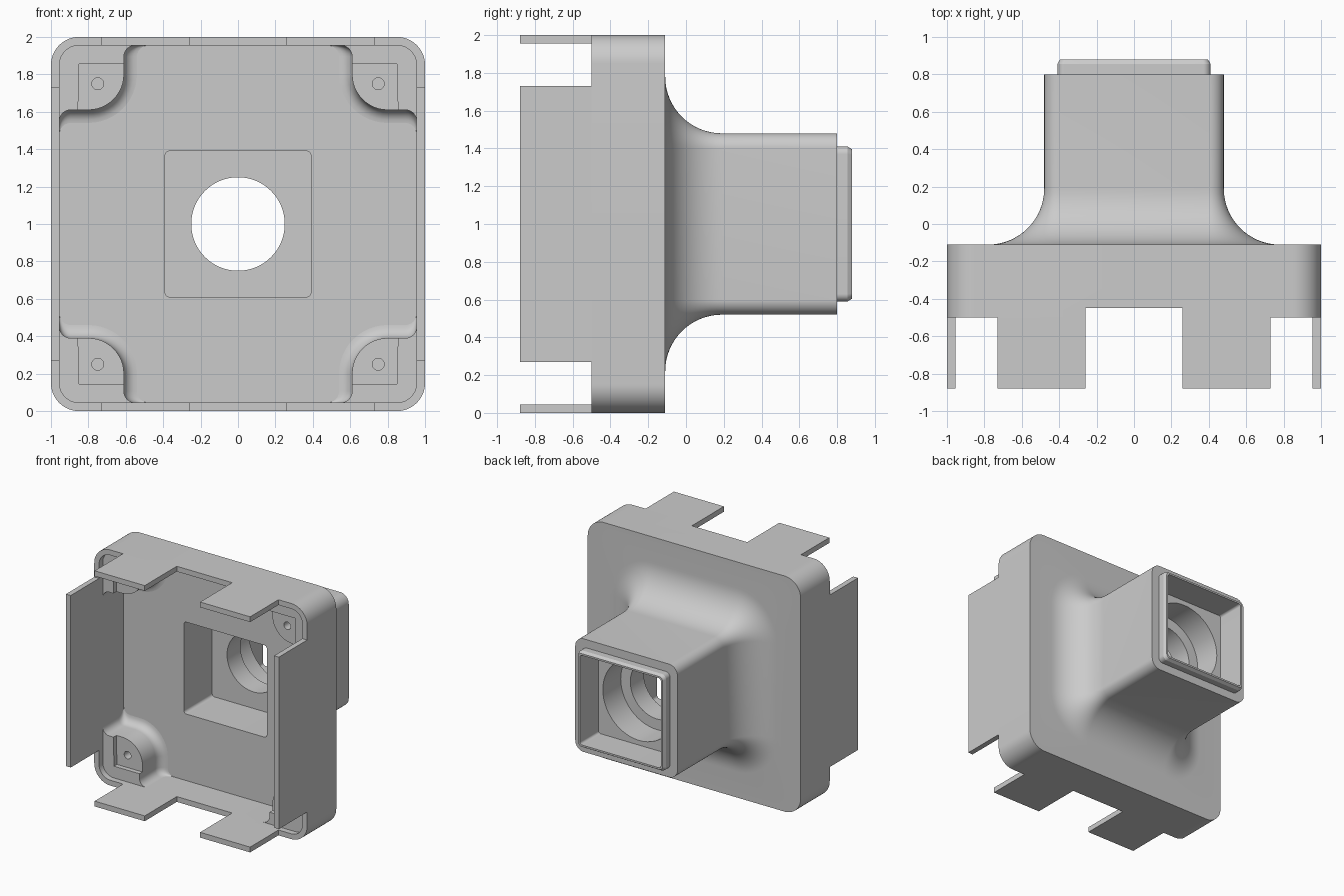
import bpy, bmesh, math

old = bpy.data.objects.get("Cube")
if old:
    bpy.data.objects.remove(old, do_unlink=True)

grey = bpy.data.materials.new("plain_grey")
grey.use_nodes = True
COLOUR = (0.6, 0.6, 0.6, 1)
grey.diffuse_color = COLOUR
grey.node_tree.nodes["Principled BSDF"].inputs["Base Color"].default_value = COLOUR


def make_object(name, bm):
    """Finish a bmesh as an object whose origin is the centre of the housing."""
    bmesh.ops.remove_doubles(bm, verts=bm.verts, dist=1e-5)
    bmesh.ops.recalc_face_normals(bm, faces=bm.faces)
    mesh = bpy.data.meshes.new(name)
    bm.to_mesh(mesh)
    bm.free()
    mesh.materials.append(grey)
    obj = bpy.data.objects.new(name, mesh)
    obj.location.z = 1
    bpy.context.collection.objects.link(obj)
    return obj


def loft(name, rings, closed=False):
    """Skin a list of equal-length rings; cap the ends unless closed."""
    bm = bmesh.new()
    loops = [[bm.verts.new(p) for p in ring] for ring in rings]
    n = len(loops[0])
    pairs = list(zip(loops, loops[1:]))
    if closed:
        pairs.append((loops[-1], loops[0]))
    for a, b in pairs:
        for i in range(n):
            j = (i + 1) % n
            bm.faces.new((a[i], a[j], b[j], b[i]))
    if not closed:
        bm.faces.new(loops[0])
        bm.faces.new(loops[-1])
    return make_object(name, bm)


def box(name, x, y, z):
    ring = [(x[0], z[0]), (x[1], z[0]), (x[1], z[1]), (x[0], z[1])]
    return loft(name, [[(u, d, v) for u, v in ring] for d in y])


def arc(cx, cz, r, start, end, steps):
    angles = [math.radians(start + (end - start) * i / steps) for i in range(steps + 1)]
    return [(cx + r * math.cos(a), cz + r * math.sin(a)) for a in angles]


def rounded_square(half, r, y):
    c, pts = half - r, []
    for k, (sx, sz) in enumerate([(1, 1), (-1, 1), (-1, -1), (1, -1)]):
        pts += arc(c * sx, c * sz, r, 90 * k, 90 * k + 90, 14)
    return [(x, y, z) for x, z in pts]


def mirror(obj, x=False, z=False):
    mod = obj.modifiers.new("mirror", "MIRROR")
    mod.use_axis = (x, False, z)


def cut(obj, cutter):
    mod = obj.modifiers.new("cut", "BOOLEAN")
    mod.operation = "DIFFERENCE"
    mod.solver = "EXACT"
    mod.object = cutter
    cutter.hide_render = True


def finish(obj):
    """Apply the modifiers, then smooth the curved areas."""
    bpy.context.view_layer.update()
    bpy.ops.object.select_all(action="DESELECT")
    bpy.context.view_layer.objects.active = obj
    obj.select_set(True)
    for mod in list(obj.modifiers):
        bpy.ops.object.modifier_apply(modifier=mod.name)
    bpy.ops.object.shade_smooth_by_angle(angle=math.radians(30))


# Housing: outside of tray, flared neck, lip, stepped bore, inside of tray
FRONT, BACK, FLOOR, WALL = -0.5, -0.11, -0.17, 0.955
NECK, NECK_R, FLARE = 0.48, 0.08, 0.3
rings = [rounded_square(1, 0.15, FRONT), rounded_square(1, 0.15, BACK)]
for i in range(17):
    t = math.pi / 2 * i / 16
    spread = FLARE * (1 - math.sin(t))
    rings.append(rounded_square(NECK + spread, NECK_R + spread,
                                BACK + FLARE * (1 - math.cos(t))))
for half, r, y in [
    (NECK, NECK_R, 0.8), (0.41, 0.04, 0.8), (0.41, 0.04, 0.855),
    (0.395, 0.03, 0.88), (0.38, 0.02, 0.88), (0.38, 0.02, 0.63),
    (0.34, 0.34, 0.63), (0.34, 0.34, 0.39), (0.25, 0.25, 0.39), (0.25, 0.25, 0.21),
    (0.39, 0.025, 0.21), (0.39, 0.025, FLOOR),
    (WALL, 0.105, FLOOR), (WALL, 0.105, FRONT),
]:
    rings.append(rounded_square(half, r, y))
housing = loft("housing", rings, closed=True)

# Shallow notches between the upper and lower tabs
notch = box("notch_cutter", (-0.26, 0.26), (-0.6, -0.45), (-1.2, 1.2))
cut(housing, notch)
finish(housing)

# Tabs on top and bottom, flaps on the sides
tabs = box("top_and_bottom_tabs", (0.26, 0.73), (-0.88, FRONT), (WALL, 1))
mirror(tabs, x=True, z=True)
finish(tabs)
flaps = box("side_flaps", (WALL, 1), (-0.88, FRONT), (-0.73, 0.73))
mirror(flaps, x=True)
finish(flaps)


# Corner screw bosses, blended into the floor and walls
CORNER = [(0.97, 0.85), (0.93, 0.93), (0.85, 0.97)]


def boss_ring(d, y):
    flare = arc(0.55 - d, 0.895, 0.06, 90, 0, 6)
    pts = [(0.55 - d, 0.97)] + flare
    pts += arc(0.8, 0.8, 0.19 + d, 180, 270, 12)
    pts += [(v, u) for u, v in reversed(flare)] + [(0.97, 0.55 - d)] + CORNER
    return [(u, y, v) for u, v in pts]


levels = [(0, -0.41)]
for i in range(7):
    t = math.pi / 2 * i / 6
    levels.append((0.07 * (1 - math.cos(t)), FLOOR - 0.07 * (1 - math.sin(t))))
levels.append((0.07, FLOOR + 0.01))
bosses = loft("corner_bosses", [boss_ring(d, y) for d, y in levels])
screw_ring = arc(0.75, 0.75, 0.032, 0, 345, 23)
screw = loft("screw_cutter", [[(u, y, v) for u, v in screw_ring] for y in (-0.6, -0.22)])
cut(bosses, screw)
mirror(bosses, x=True, z=True)
finish(bosses)

# Raised ledges behind the bosses
side = [(0.55, 0.97)] + arc(0.55, 0.895, 0.06, 90, 0, 6) + [(0.61, 0.855)]
outline = side + [(0.85, 0.855)] + [(v, u) for u, v in reversed(side)] + CORNER
ledges = loft("corner_ledges", [[(u, y, v) for u, v in outline] for y in (-0.45, -0.41)])
mirror(ledges, x=True, z=True)
finish(ledges)

for helper in (notch, screw):
    bpy.data.objects.remove(helper, do_unlink=True)
